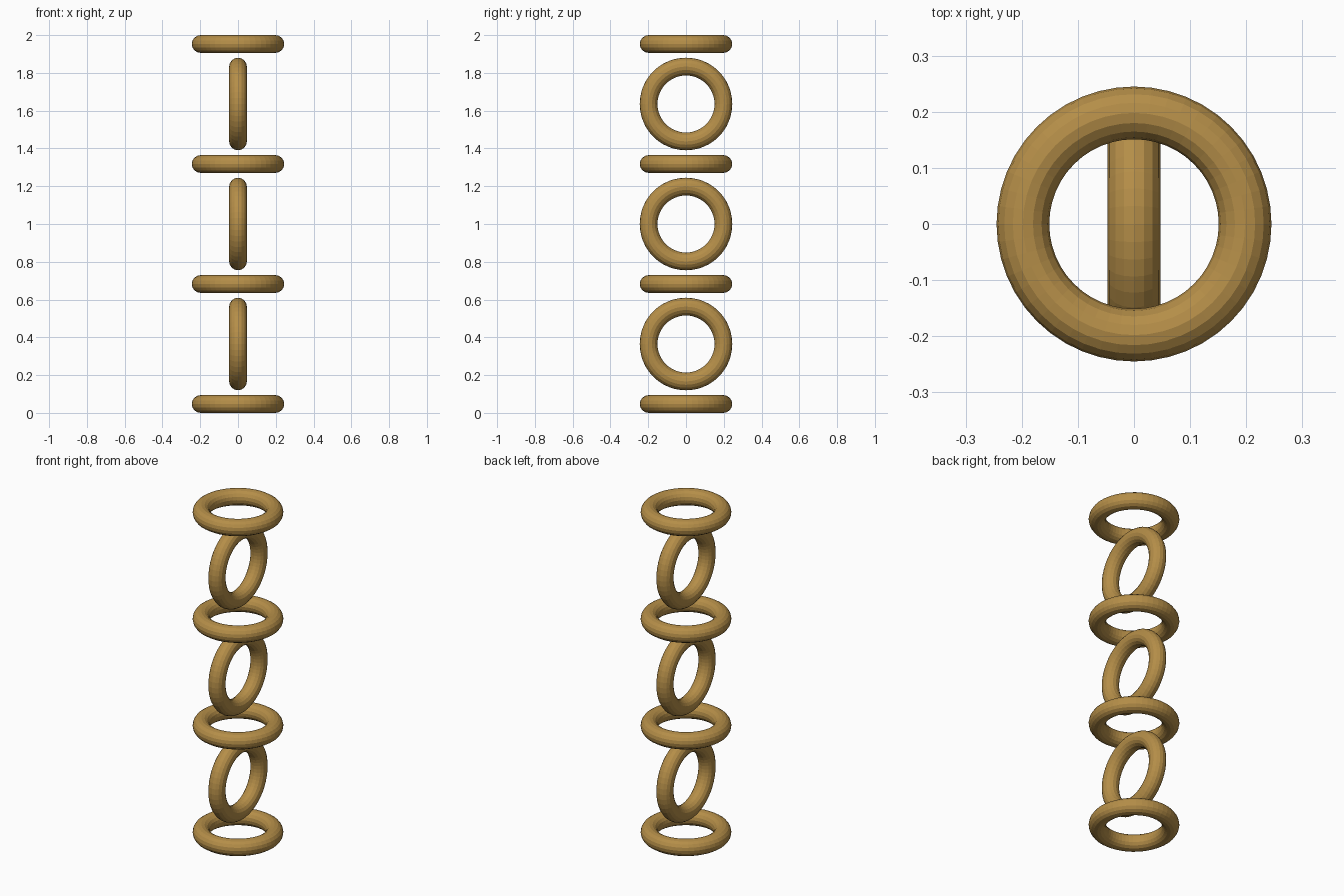
import bpy
import math

if "Cube" in bpy.data.objects:
    bpy.data.objects.remove(bpy.data.objects["Cube"])

MAJOR, MINOR = 0.198, 0.047
COUNT = 7
STEP = (2 - 2 * MINOR) / (COUNT - 1)

brass = bpy.data.materials.new("brass")
brass.diffuse_color = (0.46, 0.27, 0.065, 1)
brass.use_nodes = True
brass.node_tree.nodes["Principled BSDF"].inputs["Base Color"].default_value = brass.diffuse_color


def add_ring(name, z, upright):
    """One round chain link, flat or standing in the YZ plane."""
    bpy.ops.mesh.primitive_torus_add(
        major_segments=48, minor_segments=16,
        major_radius=MAJOR, minor_radius=MINOR,
        location=(0, 0, z),
        rotation=(0, math.pi / 2 if upright else 0, 0))
    ring = bpy.context.object
    ring.name = name
    ring.data.materials.append(brass)
    bpy.ops.object.shade_flat()


# Alternating flat and upright links, stacked from the ground up
for i in range(COUNT):
    upright = i % 2 == 1
    kind = "upright_ring" if upright else "flat_ring"
    add_ring(f"{kind}_{i // 2 + 1}", MINOR + i * STEP, upright)
